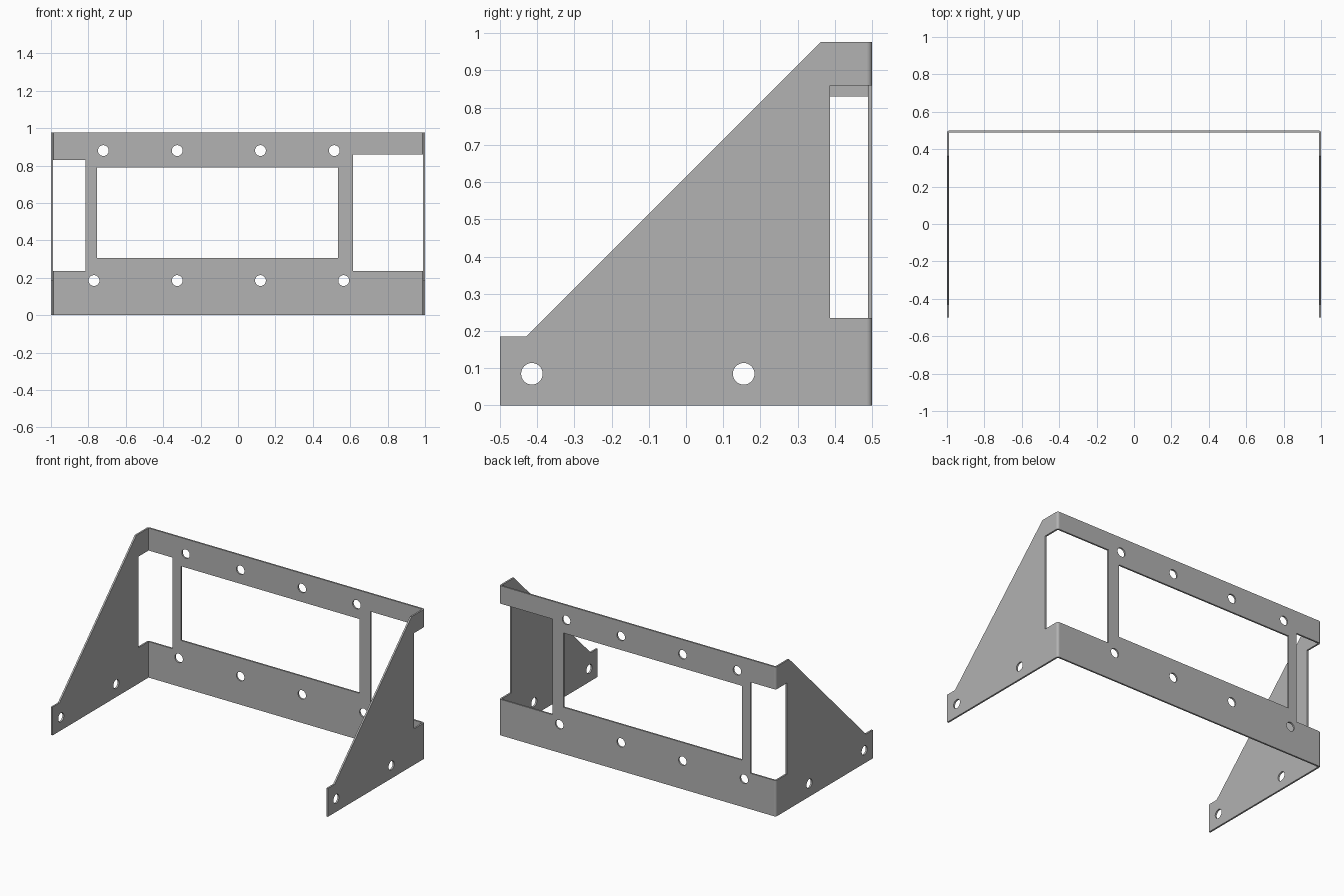
import bpy, bmesh, math
from mathutils import Matrix, Vector

cube = bpy.data.objects.get("Cube")
if cube:
    bpy.data.objects.remove(cube, do_unlink=True)

H, T, R = 0.977, 0.011, 0.014      # height, sheet thickness, outer bend radius

steel = bpy.data.materials.new("grey_steel")
steel.use_nodes = True
grey = (0.445, 0.445, 0.445, 1)
steel.diffuse_color = grey
steel.node_tree.nodes["Principled BSDF"].inputs["Base Color"].default_value = grey


def prism(name, points, direction):
    """Extrude a flat outline of 3D points along a direction."""
    bm = bmesh.new()
    face = bm.faces.new([bm.verts.new(p) for p in points])
    ext = bmesh.ops.extrude_face_region(bm, geom=[face])
    moved = [g for g in ext["geom"] if isinstance(g, bmesh.types.BMVert)]
    bmesh.ops.translate(bm, verts=moved, vec=direction)
    bmesh.ops.recalc_face_normals(bm, faces=bm.faces)
    mesh = bpy.data.meshes.new(name)
    bm.to_mesh(mesh)
    bm.free()
    obj = bpy.data.objects.new(name, mesh)
    bpy.context.scene.collection.objects.link(obj)
    return obj


def box(name, x0, x1, y0, y1, z0, z1):
    pts = [(x0, y0, z0), (x1, y0, z0), (x1, y1, z0), (x0, y1, z0)]
    return prism(name, pts, (0, 0, z1 - z0))


def drill(name, center, axis, length, r=0.029, n=32):
    """Round cutter starting at center and running along x or y."""
    pts = []
    for i in range(n):
        a = 2 * math.pi * i / n
        u, w = r * math.cos(a), r * math.sin(a)
        pts.append(Vector(center) + Vector((0, u, w) if axis == "X" else (u, 0, w)))
    return prism(name, pts, (length, 0, 0) if axis == "X" else (0, length, 0))


def bend(radius, steps=8):
    """Quarter arc of the right-hand corner, from side to back."""
    c = Vector((1 - R, 0.5 - R))
    return [c + radius * Vector((math.cos(a), math.sin(a)))
            for a in (math.pi / 2 * i / steps for i in range(steps + 1))]


# U-shaped folded sheet
outer = [Vector((1, -0.5))] + bend(R)
inner = [Vector((1 - T, -0.5))] + bend(R - T)
flip = lambda pts: [Vector((-p.x, p.y)) for p in reversed(pts)]
plan = outer + flip(outer) + list(reversed(flip(inner))) + list(reversed(inner))
bracket = prism("folded_bracket", [(p.x, p.y, 0) for p in plan], (0, 0, H))
bracket.data.materials.append(steel)

# Sloped side edges, window and corner openings
slope = [(-0.6, 0.185), (-0.43, 0.185), (0.363, H), (0.363, 1.2), (-0.6, 1.2)]
cutters = [
    prism("slope_cutter", [(-1.2, y, z) for y, z in slope], (2.4, 0, 0)),
    box("window_cutter", -0.755, 0.535, 0.4, 0.6, 0.305, 0.79),
    box("right_corner_cutter", -1.1, -0.815, 0.387, 0.6, 0.235, 0.83),
    box("left_corner_cutter", 0.615, 1.1, 0.387, 0.6, 0.235, 0.86),
]
# Bolt holes in the back rails and the side plates
for z, xs in ((0.88, (-0.72, -0.325, 0.12, 0.515)),
              (0.185, (-0.77, -0.325, 0.12, 0.565))):
    cutters += [drill("rail_hole_cutter", (x, 0.4, z), "Y", 0.2) for x in xs]
cutters += [drill("side_hole_cutter", (-1.2, y, 0.085), "X", 2.4)
            for y in (-0.414, 0.155)]

for c in cutters:
    mod = bracket.modifiers.new(c.name, "BOOLEAN")
    mod.operation, mod.solver, mod.object = "DIFFERENCE", "EXACT", c

# Bake the cuts and drop the cutters
bpy.context.view_layer.update()
deps = bpy.context.evaluated_depsgraph_get()
result = bpy.data.meshes.new_from_object(bracket.evaluated_get(deps))
bracket.modifiers.clear()
bracket.data = result
for c in cutters:
    bpy.data.objects.remove(c, do_unlink=True)
result.materials.clear()
result.materials.append(steel)
for p in result.polygons:
    p.material_index = 0

# Smooth bends and hole walls, flat panels
bpy.ops.object.select_all(action="DESELECT")
bracket.select_set(True)
bpy.context.view_layer.objects.active = bracket
bpy.ops.object.shade_smooth_by_angle(angle=math.radians(30))
for p in result.polygons:
    if p.area > 0.02:
        p.use_smooth = False
